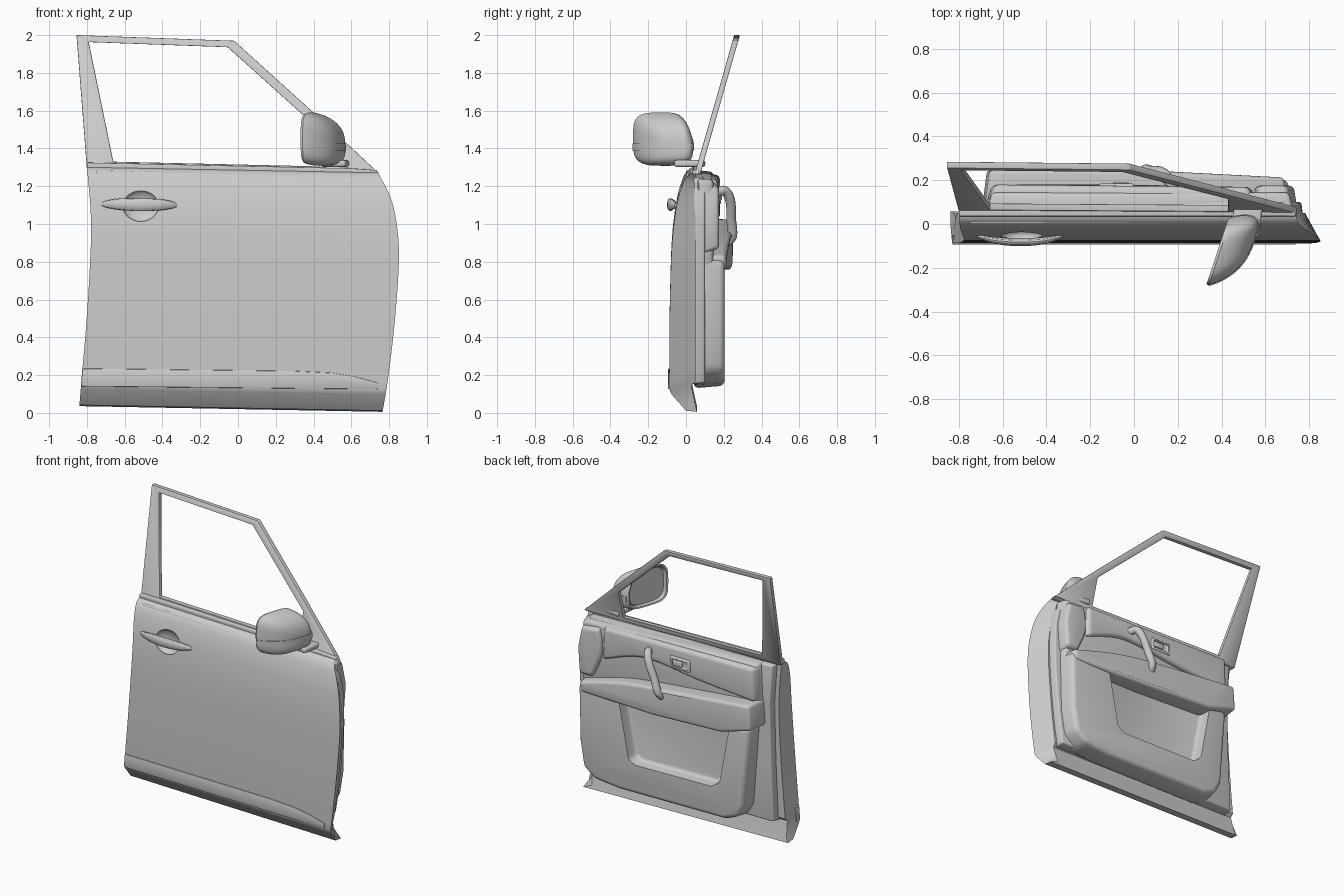
import bpy, bmesh, math
from mathutils import Vector

if "Cube" in bpy.data.objects:
    bpy.data.objects.remove(bpy.data.objects["Cube"])


def finish(name, bm, bevel=0, segs=3, cutter=None):
    """Turn a bmesh into a named, smooth-by-angle object."""
    bmesh.ops.recalc_face_normals(bm, faces=bm.faces[:])
    me = bpy.data.meshes.new(name)
    bm.to_mesh(me)
    bm.free()
    ob = bpy.data.objects.new(name, me)
    bpy.context.collection.objects.link(ob)
    if bevel:
        m = ob.modifiers.new("bevel", 'BEVEL')
        m.width, m.segments, m.limit_method = bevel, segs, 'ANGLE'
    if cutter:
        m = ob.modifiers.new("cut", 'BOOLEAN')
        m.operation, m.object, m.solver = 'DIFFERENCE', cutter, 'EXACT'
    bpy.ops.object.select_all(action='DESELECT')
    ob.select_set(True)
    bpy.context.view_layer.objects.active = ob
    bpy.ops.object.convert(target='MESH')
    bpy.ops.object.shade_smooth_by_angle(angle=math.radians(32))
    if cutter:
        bpy.data.objects.remove(cutter)
    return ob


def smooth_path(pts, n=6):
    """Catmull-Rom curve through the points, as tuples."""
    p = [Vector(q) for q in pts]
    p = [2 * p[0] - p[1]] + p + [2 * p[-1] - p[-2]]
    out = []
    for a, b, c, d in zip(p, p[1:], p[2:], p[3:]):
        for t in (i / n for i in range(n)):
            out.append(0.5 * (2 * b + (c - a) * t + (2 * a - 5 * b + 4 * c - d) * t * t
                              + (3 * b - a - 3 * c + d) * t ** 3))
    return [tuple(q) for q in out + [p[-2]]]


def loft(rings, cap=True):
    bm = bmesh.new()
    rows = [[bm.verts.new(p) for p in r] for r in rings]
    for a, b in zip(rows, rows[1:]):
        for i in range(len(a)):
            j = (i + 1) % len(a)
            bm.faces.new((a[i], a[j], b[j], b[i]))
    if cap:
        bm.faces.new(rows[0])
        bm.faces.new(rows[-1])
    return bm


def slab(outline, y0, y1, taper=1.0):
    """Outline in x-z, from y0 to y1 (number or function of x), far side scaled."""
    depth = y1 if callable(y1) else lambda x: y1
    cx = (min(p[0] for p in outline) + max(p[0] for p in outline)) / 2
    cz = (min(p[1] for p in outline) + max(p[1] for p in outline)) / 2
    far = [(cx + (x - cx) * taper, depth(x), cz + (z - cz) * taper) for x, z in outline]
    return loft([[(x, y0, z) for x, z in outline], far])


def tube(path, radius, flat=1.0, n=14):
    path, rings = [Vector(p) for p in path], []
    for i, p in enumerate(path):
        d = (path[min(i + 1, len(path) - 1)] - path[max(i - 1, 0)]).normalized()
        side = d.cross(Vector((0, 1, 0))).normalized()
        up = side.cross(d)
        r = radius(i / (len(path) - 1))
        rings.append([p + side * r * math.cos(a) + up * r * flat * math.sin(a)
                      for a in (2 * math.pi * k / n for k in range(n))])
    return loft(rings)


def box(c, s, rot=0):
    bm = bmesh.new()
    bmesh.ops.create_cube(bm, size=1)
    bmesh.ops.scale(bm, vec=s, verts=bm.verts)
    ca, sa = math.cos(rot), math.sin(rot)
    for v in bm.verts:
        x, y, z = v.co
        v.co = (c[0] + x * ca - y * sa, c[1] + x * sa + y * ca, c[2] + z)
    return bm


def edge_x(curve, z):
    for (ax, az), (bx, bz) in zip(curve, curve[1:]):
        if z <= bz:
            return ax + (bx - ax) * max(0, z - az) / (bz - az)
    return curve[-1][0]


# Door skin: closed y-z section swept between curved side edges
rear = smooth_path([(-.84, .02), (-.825, .2), (-.80, .5), (-.78, .85), (-.78, 1.05), (-.80, 1.29)])
fore = smooth_path([(.765, .02), (.795, .2), (.83, .5), (.852, .82), (.842, 1.0), (.81, 1.15), (.74, 1.29)])
outer = smooth_path([(-.086, .135), (-.088, .35), (-.085, .6), (-.075, .9), (-.052, 1.1),
                     (-.02, 1.22), (.01, 1.27), (.045, 1.29)], 5)
section = [(.058, .02, 0), (0, .026, 0), (-.076, .112, 0)] + [(y, z, 0) for y, z in outer]
back = [(.052, .045, 1), (.04, .1, 1), (.028, .16, 1)]
back += [(.05, .18 + (z - .135) * .957, 1) for y, z in outer]
section += back[::-1]
rings = []
for i in range(17):
    ring = []
    for y, z, b in section:
        l, r = edge_x(rear, z) + .015 * b, edge_x(fore, z) - .07 * b
        x = l + (r - l) * i / 16
        ring.append((x, y, z - .03 * x / 1.6))
    rings.append(ring)
skin = loft(rings, cap=False)
skin.verts.ensure_lookup_table()
n = len(section)
for start in (0, 16 * n):
    for k in range(n // 2 - 1):
        skin.faces.new([skin.verts[start + j] for j in (k, k + 1, n - 2 - k, n - 1 - k)])
dent = bmesh.new()
bmesh.ops.create_uvsphere(dent, u_segments=40, v_segments=20, radius=1)
for v in dent.verts:
    v.co = (-.515 + v.co.x * .095, -.052 + v.co.y * .045, 1.095 + v.co.z * .085)
finish("door_skin", skin, cutter=finish("recess_cutter", dent))

# Outside handle and lower moulding
path = smooth_path([(-.72, -.056, 1.105), (-.63, -.076, 1.105), (-.52, -.083, 1.102),
                    (-.41, -.076, 1.102), (-.325, -.056, 1.1)])
finish("outer_handle", tube(path, lambda t: .008 + .026 * math.sin(math.pi * t) ** .6, .55))
finish("lower_moulding", slab([(-.832, .14), (-.824, .235), (.3, .222), (.5, .212), (.62, .192),
                               (.74, .16), (.74, .125)], -.05, -.094, .998), .004, 2)

# Leaning window frame with mirror sail
out = [(-.80, 1.29), (-.855, 2), (-.02, 1.97), (.4, 1.59), (.745, 1.27)]
inn = [(-.66, 1.33), (-.79, 1.963), (-.055, 1.936), (.43, 1.5), (.43, 1.305)]
lean = lambda p, o: (p[0], .05 + (p[1] - 1.28) * .285 + o, p[1])
frame = loft([[lean(p, o) for p in s] for s, o in ((out, 0), (out, .03), (inn, .03), (inn, 0), (out, 0))],
             cap=False)
bmesh.ops.remove_doubles(frame, verts=frame.verts, dist=1e-5)
finish("window_frame", frame, .004, 2)
finish("belt_strip", slab([(-.80, 1.29), (-.80, 1.325), (.6, 1.295), (.735, 1.285), (.745, 1.262)],
                          .035, .07), .006)


# Door mirror: rounded-rectangle rings swept forward to a dome, glass set back
def mirror_ring(scale, depth, k=0, n=48):
    ring = []
    for a in (2 * math.pi * i / n for i in range(n)):
        c, s = math.cos(a), math.sin(a)
        y = .155 * math.copysign(abs(c) ** .5, c) * scale
        z = .138 * math.copysign(abs(s) ** .5, s) * scale
        if y > 0:
            y *= 1 - .28 * max(0, z / .138)
        y, z = y - .125 + .065 * k, z + 1.452 - .05 * k
        ring.append((.33 + .33 * (y + .28) + depth, y, z))
    return ring


def dome(grow=1.0):
    return [mirror_ring(grow * max(.03, math.cos(k * math.pi / 2) ** .62),
                        .012 + .14 * grow * math.sin(k * math.pi / 2), k) for k in (j / 12 for j in range(13))]


finish("mirror_housing", loft([mirror_ring(.86, .025), mirror_ring(.9, .003), mirror_ring(.97, 0)] + dome()))
band = loft(dome(1.03) + dome(.96)[::-1] + dome(1.03)[:1], cap=False)
bmesh.ops.remove_doubles(band, verts=band.verts, dist=1e-5)
for z, sign in ((1.388, -1), (1.425, 1)):
    bmesh.ops.bisect_plane(band, geom=band.verts[:] + band.edges[:] + band.faces[:],
                           plane_co=(0, 0, z), plane_no=(0, 0, sign), clear_outer=True)
    bmesh.ops.holes_fill(band, edges=[e for e in band.edges if e.is_boundary])
finish("mirror_band", band)
finish("mirror_glass", loft([mirror_ring(.83, .016), mirror_ring(.83, .028)]))
finish("mirror_arm", box((.515, .02, 1.32), (.13, .15, .035), -.15), .012)

# Inner metal shell
shell = smooth_path([(.71, .15), (.745, .4), (.775, .8), (.765, 1.08), (.70, 1.25)], 4)
shell += [(-.755, 1.285), (-.735, 1.0), (-.745, .6), (-.765, .17)]
finish("inner_shell", slab(shell, .0, .1, .985), .01)

# Lower trim with map pocket
pocket = finish("pocket_cutter", slab([(.40, .9), (.30, .38), (.25, .355), (-.34, .365), (-.40, .41),
                                       (-.49, .9)], .125, .26, 1.03), .02)
finish("lower_trim", slab([(.73, .82), (.72, .4), (.69, .22), (.60, .15), (.4, .13), (-.46, .14),
                           (-.56, .18), (-.61, .27), (-.655, .85)], .04, .205, .96), .03, 4, pocket)

# Upper trim, raised pad and front bulge
finish("upper_trim", slab([(.73, 1.24), (-.67, 1.285), (-.69, .85), (.73, .76)], .06, .145, .97), .02)
pad = smooth_path([(-.675, 1.02), (-.2, 1.06), (.1, 1.1), (.3, 1.09), (.56, 1.0)], 4)
finish("upper_pad", slab(pad + [(.55, 1.24), (-.665, 1.265)], .1,
                         lambda x: .18 - .02 * max(0, x), .96), .025, 4)
bulge = smooth_path([(.56, 1.24), (.54, 1.12), (.55, 1.0), (.62, .84)], 5)
finish("front_bulge", slab(bulge + [(.73, .84), (.745, 1.05), (.71, 1.22)], .08, .175, .85), .025, 4)

# Armrest, deepest toward the rear
arm = smooth_path([(.71, .83), (.3, .93), (-.2, .985), (-.68, 1.03)], 5)
finish("armrest", slab(arm + [(-.695, .85), (-.45, .78), (.1, .755), (.70, .755)], .08,
                       lambda x: .248 - .05 * max(0, x), .97), .022, 4)

# Pull handle and release lever
path = smooth_path([(.18, .15, 1.165), (.155, .205, 1.175), (.125, .235, 1.12), (.08, .24, 1.02),
                    (.05, .245, .94), (.035, .215, .9)])
finish("pull_handle", tube(path, lambda t: .026))
slot = finish("slot_cutter", box((-.08, .2, 1.145), (.125, .045, .055)), .01)
finish("release_bezel", box((-.08, .17, 1.145), (.16, .03, .085)), .01, 3, slot)
finish("release_lever", box((-.06, .182, 1.145), (.075, .016, .038)), .006)
